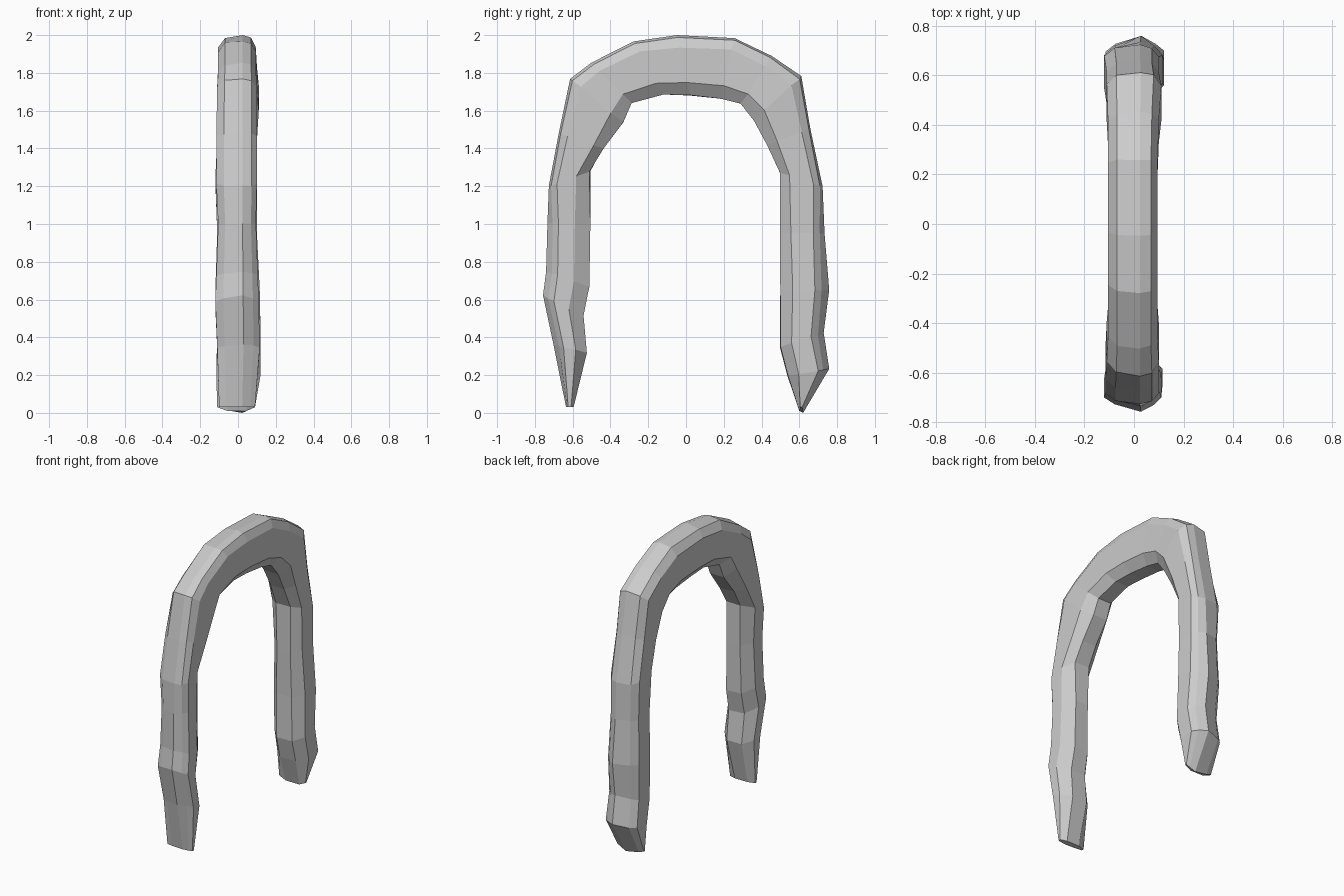
import bpy, bmesh, random

random.seed(4)

# Stations along the arch: outer y, outer z, inner y, inner z, left x, right x
STATIONS = [
    (-0.635, 0.03, -0.595, 0.03, -0.10, 0.09),
    (-0.70, 0.36, -0.525, 0.32, -0.11, 0.115),
    (-0.76, 0.62, -0.545, 0.52, -0.12, 0.11),
    (-0.74, 0.75, -0.515, 0.67, -0.115, 0.105),
    (-0.73, 1.00, -0.51, 1.00, -0.105, 0.095),
    (-0.725, 1.20, -0.51, 1.28, -0.115, 0.10),
    (-0.67, 1.48, -0.44, 1.40, -0.115, 0.10),
    (-0.61, 1.77, -0.335, 1.54, -0.11, 0.10),
    (-0.50, 1.85, -0.29, 1.64, -0.105, 0.095),
    (-0.28, 1.97, -0.12, 1.685, -0.105, 0.095),
    (-0.05, 2.00, 0.02, 1.68, -0.105, 0.095),
    (0.26, 1.985, 0.18, 1.665, -0.105, 0.095),
    (0.45, 1.89, 0.29, 1.635, -0.105, 0.10),
    (0.61, 1.78, 0.36, 1.55, -0.11, 0.11),
    (0.66, 1.50, 0.43, 1.42, -0.11, 0.10),
    (0.72, 1.20, 0.50, 1.27, -0.12, 0.10),
    (0.73, 0.95, 0.50, 0.95, -0.11, 0.10),
    (0.755, 0.65, 0.50, 0.65, -0.12, 0.115),
    (0.73, 0.42, 0.50, 0.35, -0.11, 0.12),
    (0.76, 0.23, 0.54, 0.20, -0.115, 0.12),
    (0.62, 0.01, 0.60, 0.01, -0.11, 0.09),
]

# Cross-section: depth on the arch, depth on the feet, width fraction
SECTION = [(0.04, 0.14, -0.65), (0, 0, 0.25), (0.04, 0.14, 0.72),
           (0.2, 0.28, 1), (0.78, 0.76, 1), (1, 1, 0.5),
           (1, 1, -0.5), (0.78, 0.76, -1), (0.2, 0.28, -1)]


def build_arch():
    bm = bmesh.new()
    rings = []
    last = len(STATIONS) - 1
    for i, (oy, oz, iy, iz, xl, xr) in enumerate(STATIONS):
        jitter = 0 if i in (0, last) else 0.004
        # outer ridges sharpen towards the feet
        foot = max(0, min(1, (1.3 - oz) / 0.6))
        ring = []
        for t_arch, t_foot, f in SECTION:
            x = f * (xr if f > 0 else -xl)
            t = t_arch + (t_foot - t_arch) * foot
            # the front leg has a deeper inner chamfer
            if t_arch == 0.78 and oy < -0.62 and oz < 1.4:
                t = 0.66
            y = oy + (iy - oy) * t + random.uniform(-jitter, jitter)
            z = oz + (iz - oz) * t + random.uniform(-jitter, jitter)
            if i == last:
                z += 0.04 * abs(f) - 0.02
            ring.append(bm.verts.new((x, y, max(0, min(z, 2.0)))))
        rings.append(ring)
    n = len(SECTION)
    for a, b in zip(rings, rings[1:]):
        for k in range(n):
            j = (k + 1) % n
            bm.faces.new((a[k], a[j], b[j], b[k]))
    bm.faces.new(rings[0])
    bm.faces.new(rings[-1])
    bmesh.ops.recalc_face_normals(bm, faces=bm.faces)
    mesh = bpy.data.meshes.new("rough_arch")
    bm.to_mesh(mesh)
    bm.free()
    obj = bpy.data.objects.new("rough_arch", mesh)
    bpy.context.collection.objects.link(obj)


# Single rough stone arch with two tapered feet
build_arch()
